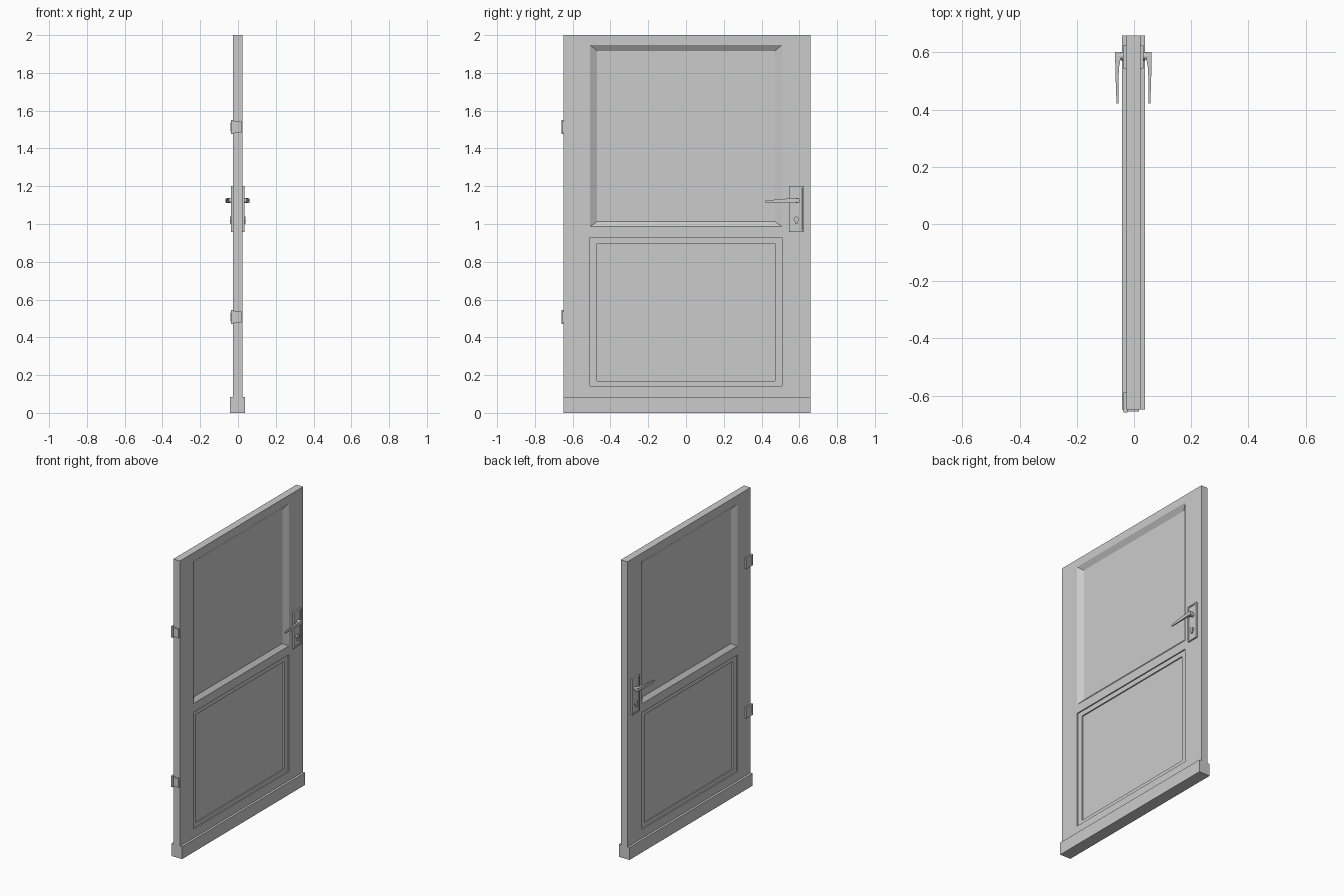
import bpy, bmesh
from math import pi
from mathutils import Matrix, Vector

if "Cube" in bpy.data.objects:
    bpy.data.objects.remove(bpy.data.objects["Cube"])

CX = -0.002          # mid-plane of the door leaf
HALF = 0.025         # half thickness of the leaf
Y0, Y1 = -0.648, 0.66


def finish(name, bm, mirror=False):
    bmesh.ops.recalc_face_normals(bm, faces=bm.faces)
    me = bpy.data.meshes.new(name)
    bm.to_mesh(me)
    bm.free()
    ob = bpy.data.objects.new(name, me)
    bpy.context.collection.objects.link(ob)
    ob.location.x = CX
    if mirror:
        ob.modifiers.new("both_sides", 'MIRROR').use_axis[0] = True
    return ob


def add_box(bm, x, y, z):
    m = Matrix.Translation(((x[0]+x[1])/2, (y[0]+y[1])/2, (z[0]+z[1])/2))
    m = m @ Matrix.Diagonal((x[1]-x[0], y[1]-y[0], z[1]-z[0], 1))
    return bmesh.ops.create_cube(bm, size=1, matrix=m)['verts']


def add_cyl(bm, x0, x1, y, z, r, n=20):
    m = Matrix.Translation(((x0+x1)/2, y, z)) @ Matrix.Rotation(pi/2, 4, 'Y')
    bmesh.ops.create_cone(bm, cap_ends=True, segments=n, radius1=r, radius2=r,
                          depth=x1-x0, matrix=m)


# door leaf: one half, mirrored through the thickness
bm = bmesh.new()
ys = [Y0, -0.507, 0.507, Y1]
zs = [0, 0.143, 0.928, 0.987, 1.947, 2]
grid = [[bm.verts.new((HALF, y, z)) for z in zs] for y in ys]
for i in range(3):
    for j in range(5):
        if not (i == 1 and j in (1, 3)):
            bm.faces.new((grid[i][j], grid[i+1][j], grid[i+1][j+1], grid[i][j+1]))


def sink(j, steps):
    ring = [grid[1][j], grid[2][j], grid[2][j+1], grid[1][j+1]]
    for x, w, b, t in steps:
        new = [bm.verts.new((x, y, z)) for y, z in ((-w, b), (w, b), (w, t), (-w, t))]
        for k in range(4):
            bm.faces.new((ring[k], ring[(k+1) % 4], new[(k+1) % 4], new[k]))
        ring = new
    bm.faces.new(ring)


# lower panel is stepped, upper panel has a sloped surround
sink(1, [(0.017, 0.507, 0.143, 0.928), (0.017, 0.47, 0.17, 0.896), (0.009, 0.47, 0.17, 0.896)])
sink(3, [(0.003, 0.47, 1.013, 1.915)])
rim = [e for e in bm.edges if e.is_boundary]
out = bmesh.ops.extrude_edge_only(bm, edges=rim)['geom']
for v in out:
    if isinstance(v, bmesh.types.BMVert):
        v.co.x = 0
leaf = finish("door_leaf", bm, True)

# weather bar around the bottom
bm = bmesh.new()
add_box(bm, (-0.04, 0.04), (Y0, Y1), (0, 0.083))
finish("bottom_rail", bm)

# lock plates with a raised bevelled rim
bm = bmesh.new()
vs = add_box(bm, (HALF-0.002, 0.036), (0.544, 0.624), (0.957, 1.2))
face = max(bm.faces, key=lambda f: f.calc_center_median().x)
bmesh.ops.inset_region(bm, faces=[face], thickness=0.012)
bmesh.ops.inset_region(bm, faces=[face], thickness=0.002, depth=-0.004)
finish("lock_plate", bm, True)

# keyhole cylinders
bm = bmesh.new()
add_cyl(bm, 0.03, 0.041, 0.584, 1.025, 0.014)
add_box(bm, (0.03, 0.041), (0.579, 0.589), (1.0, 1.022))
finish("lock_cylinder", bm, True)

# lever handles: round spindle and tapered grip
bm = bmesh.new()
add_cyl(bm, 0.03, 0.055, 0.588, 1.124, 0.013)
sections = [(0.602, 0.044, 0.064, 1.113, 1.136), (0.572, 0.046, 0.064, 1.114, 1.136),
            (0.55, 0.05, 0.063, 1.113, 1.135), (0.5, 0.053, 0.062, 1.112, 1.132),
            (0.422, 0.053, 0.059, 1.111, 1.124)]
prev = None
for y, xa, xb, za, zb in sections:
    cur = [bm.verts.new((x, y, z)) for x, z in ((xa, za), (xb, za), (xb, zb), (xa, zb))]
    if prev:
        for k in range(4):
            bm.faces.new((prev[k], prev[(k+1) % 4], cur[(k+1) % 4], cur[k]))
    else:
        bm.faces.new(cur)
    prev = cur
bm.faces.new(prev)
finish("lever_handle", bm, True)

# hinges: edge leaf, face leaf and raised pads
for n, z in enumerate((0.508, 1.513)):
    bm = bmesh.new()
    add_box(bm, (-0.034, 0.02), (-0.656, Y0+0.002), (z-0.03, z+0.03))
    add_box(bm, (-0.034, -0.02), (-0.66, -0.59), (z-0.037, z+0.037))
    face = min(bm.faces, key=lambda f: f.calc_center_median().x)
    bmesh.ops.inset_region(bm, faces=[face], thickness=0.009)
    bmesh.ops.inset_region(bm, faces=[face], thickness=0.001, depth=-0.003)
    finish("hinge_%d" % (n+1), bm)
